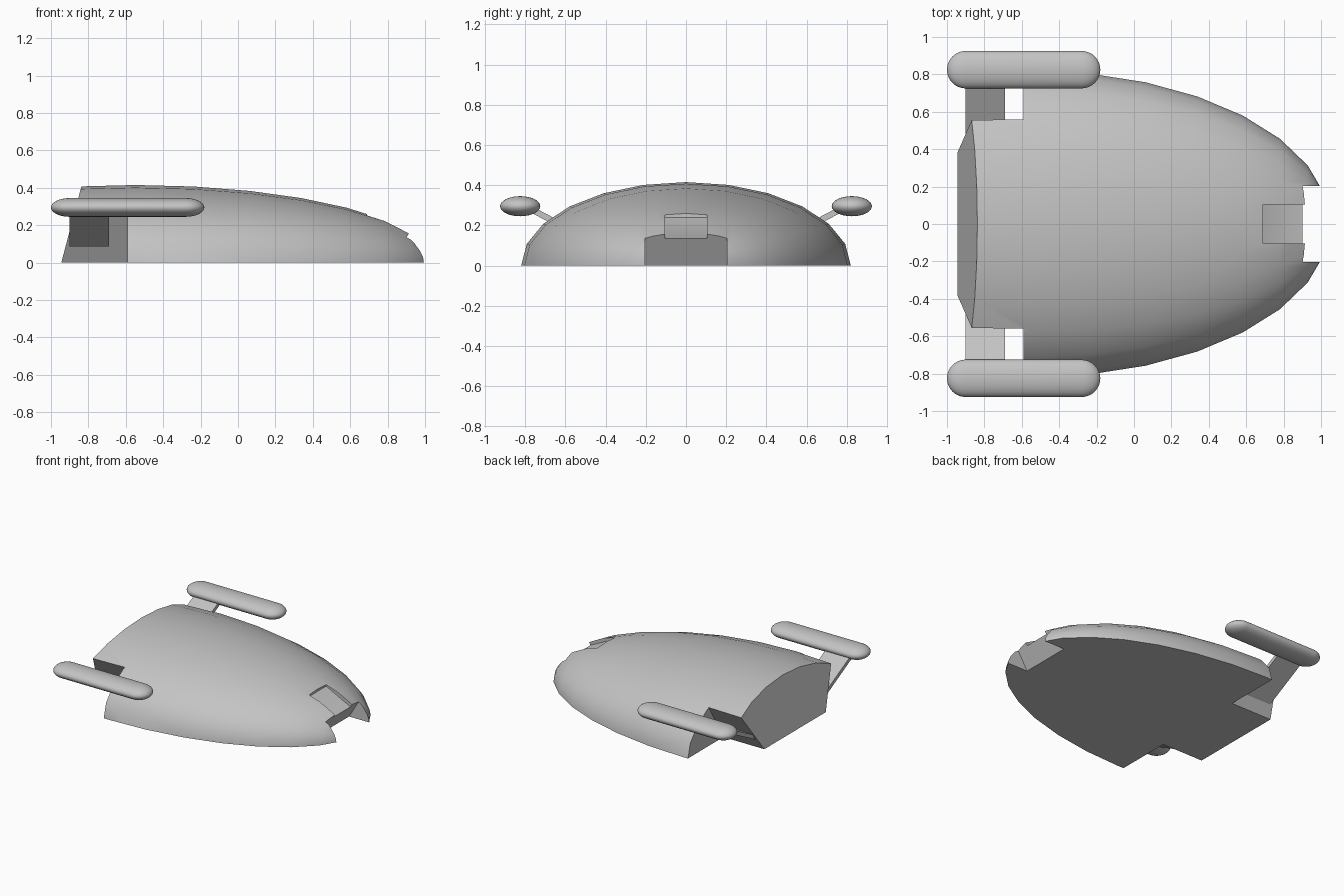
import bpy, bmesh, math
from mathutils import Matrix, Vector

cube = bpy.data.objects.get("Cube")
if cube:
    bpy.data.objects.remove(cube, do_unlink=True)

grey = bpy.data.materials.new("hull_grey")
grey.use_nodes = True
colour = (0.55, 0.55, 0.55, 1)
grey.diffuse_color = colour
grey.node_tree.nodes["Principled BSDF"].inputs["Base Color"].default_value = colour


def finish(bm, name):
    bmesh.ops.recalc_face_normals(bm, faces=bm.faces)
    mesh = bpy.data.meshes.new(name)
    bm.to_mesh(mesh)
    bm.free()
    mesh.materials.append(grey)
    obj = bpy.data.objects.new(name, mesh)
    bpy.context.collection.objects.link(obj)
    return obj


def prism(name, profile, axis, lo, hi):
    """Extrude a profile along x (profile in y, z) or along y (profile in x, z)."""
    bm = bmesh.new()
    put = (lambda t, a, b: (t, a, b)) if axis == "x" else (lambda t, a, b: (a, t, b))
    face = bm.faces.new([bm.verts.new(put(lo, a, b)) for a, b in profile])
    new = bmesh.ops.extrude_face_region(bm, geom=[face])["geom"]
    bmesh.ops.translate(bm, vec=put(hi - lo, 0, 0),
                        verts=[v for v in new if isinstance(v, bmesh.types.BMVert)])
    return finish(bm, name)


def select_only(obj):
    bpy.ops.object.select_all(action="DESELECT")
    obj.select_set(True)
    bpy.context.view_layer.objects.active = obj


def smooth(obj):
    select_only(obj)
    bpy.ops.object.shade_smooth_by_angle(angle=math.radians(30))


def cut(obj, cutter):
    cutter.hide_render = True
    mod = obj.modifiers.new("cut", "BOOLEAN")
    mod.operation, mod.solver, mod.object = "DIFFERENCE", "EXACT", cutter
    select_only(obj)
    bpy.ops.object.modifier_apply(modifier=mod.name)
    bpy.data.objects.remove(cutter, do_unlink=True)


# Hull: long ellipsoid with its poles on the x axis
bm = bmesh.new()
bmesh.ops.create_uvsphere(bm, u_segments=24, v_segments=16, radius=1)
bm.transform(Matrix.Translation((-0.55, 0, 0)) @ Matrix.Diagonal((1.6, 0.82, 0.415, 1))
             @ Matrix.Rotation(math.pi / 2, 4, "Y"))
bmesh.ops.bisect_plane(bm, geom=bm.verts[:] + bm.edges[:] + bm.faces[:],
                       plane_co=(0, 0, 0), plane_no=(0, 0, -1), clear_outer=True)
bmesh.ops.holes_fill(bm, edges=[e for e in bm.edges if e.is_boundary])
hull = finish(bm, "hull")

# Slanted stern
cut(hull, prism("stern_cutter", [(-0.958, -0.05), (-0.813, 0.5), (-2.5, 0.5), (-2.5, -0.05)],
                "y", -1, 1))
# Stern corner notches with leaning walls
for side in (1, -1):
    cut(hull, prism("corner_cutter", [(side * y, z) for y, z in
                    [(0.35, -0.05), (0.68, 0.5), (1.2, 0.5), (1.2, -0.05)]], "x", -1.4, -0.59))
# Nose notch and the sloped recess behind it
cut(hull, prism("nose_cutter", [(0.79, -0.05), (1.12, 0.5), (1.5, 0.5), (1.5, -0.05)],
                "y", -0.203, 0.203))
cut(hull, prism("recess_cutter", [(0.69, 0.24), (0.9, 0.135), (1.2, 0.135), (1.2, 0.5), (0.69, 0.5)],
                "y", -0.105, 0.105))
smooth(hull)

for side, label in ((1, "left"), (-1, "right")):
    # Engine pod: flattened capsule, made by parting the halves of a sphere
    bm = bmesh.new()
    bmesh.ops.create_uvsphere(bm, u_segments=32, v_segments=16, radius=0.1)
    bm.transform(Matrix.Rotation(math.pi / 2, 4, "Y"))
    rear = [f for f in bm.faces if f.calc_center_median().x < 0]
    new = bmesh.ops.extrude_face_region(bm, geom=rear)["geom"]
    bmesh.ops.delete(bm, geom=rear, context="FACES")
    bmesh.ops.translate(bm, vec=(-0.62, 0, 0),
                        verts=[v for v in new if isinstance(v, bmesh.types.BMVert)])
    bm.transform(Matrix.Translation((-0.28, side * 0.825, 0.295)) @ Matrix.Diagonal((1, 1, 0.5, 1)))
    smooth(finish(bm, label + "_engine_pod"))

    # Sloping strut from the notch wall to the pod
    inner, outer = Vector((0.41, 0.09)), Vector((0.8, 0.295))
    across = (outer - inner).orthogonal().normalized() * 0.015
    prism(label + "_strut", [(side * p.x, p.y) for p in
          (inner - across, outer - across, outer + across, inner + across)], "x", -0.9, -0.69)
